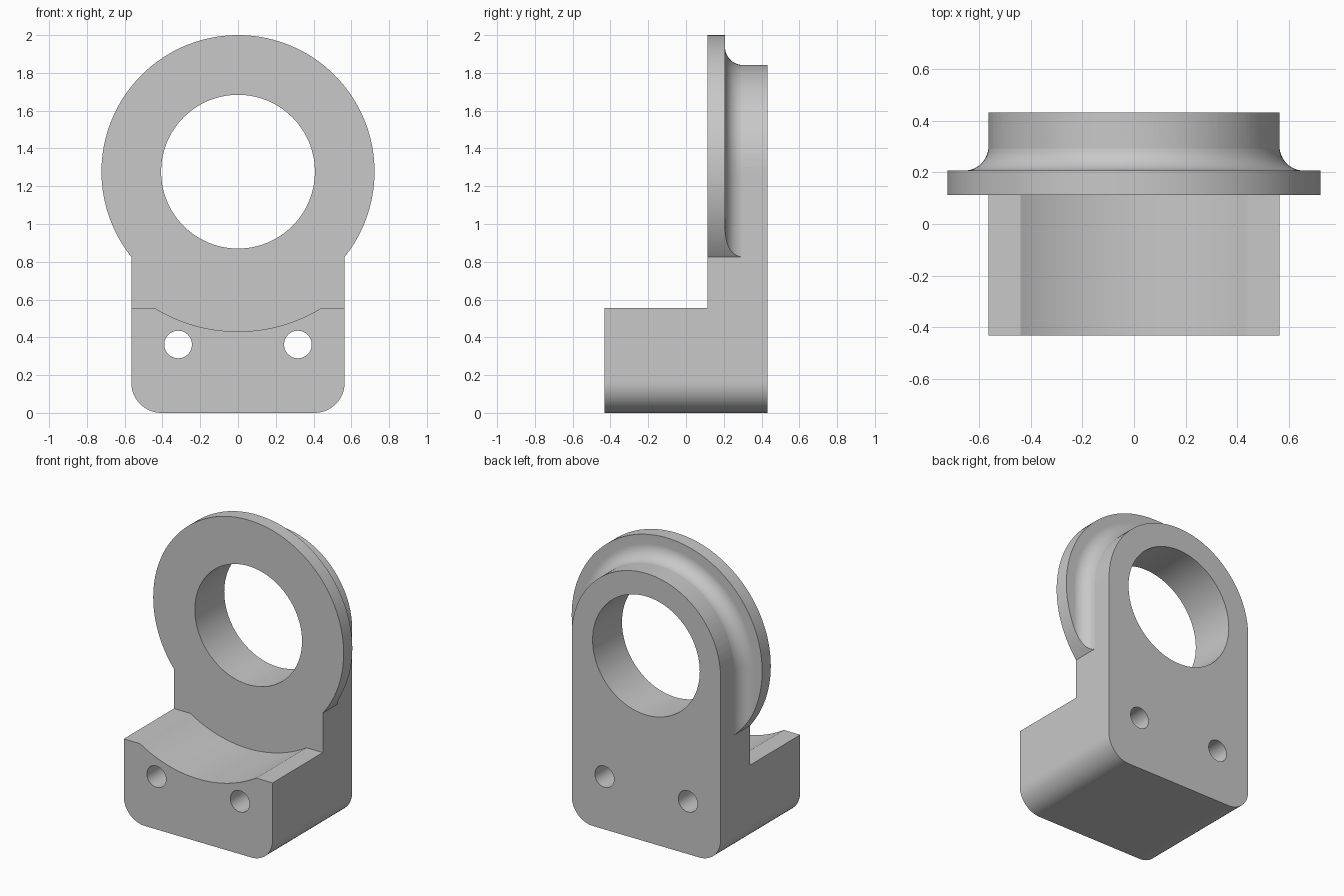
import bpy, bmesh
from math import sin, cos, asin, pi, sqrt, radians, degrees

cube = bpy.data.objects.get("Cube")
if cube:
    bpy.data.objects.remove(cube, do_unlink=True)

# Main dimensions
HALF_W, DEPTH = 0.565, 0.432
AXIS_Z, FLANGE_R, BORE_R = 1.277, 0.723, 0.407
FLANGE_FRONT, FLANGE_BACK = 0.113, 0.207
LEDGE_Z, SADDLE_R = 0.555, 0.846
CORNER_R, FILLET_R = 0.16, 0.095

grey = bpy.data.materials.new("plain grey")
grey.use_nodes = True
colour = (0.58, 0.58, 0.58, 1)
grey.diffuse_color = colour
grey.node_tree.nodes["Principled BSDF"].inputs["Base Color"].default_value = colour


def arc(cx, cz, r, a0, a1, n):
    """Points on an arc in the xz plane, angles in degrees."""
    steps = [radians(a0 + (a1 - a0) * i / n) for i in range(n + 1)]
    return [(cx + r * cos(a), cz + r * sin(a)) for a in steps]


def loft(name, sections):
    """Solid through matching xz outlines, each given as (y, points)."""
    bm = bmesh.new()
    rings = [[bm.verts.new((x, y, z)) for x, z in pts] for y, pts in sections]
    for a, b in zip(rings, rings[1:]):
        n = len(a)
        for i in range(n):
            bm.faces.new((a[i], a[(i + 1) % n], b[(i + 1) % n], b[i]))
    # Caps run opposite ways so that all faces agree
    bm.faces.new(rings[0][::-1])
    bm.faces.new(rings[-1])
    if bm.calc_volume(signed=True) < 0:
        bmesh.ops.reverse_faces(bm, faces=bm.faces[:])
    mesh = bpy.data.meshes.new(name)
    bm.to_mesh(mesh)
    bm.free()
    mesh.materials.append(grey)
    obj = bpy.data.objects.new(name, mesh)
    bpy.context.collection.objects.link(obj)
    return obj


def prism(name, pts, y0, y1):
    return loft(name, [(y0, pts), (y1, pts)])


def rod(name, x, z, r, y0, y1, n):
    return prism(name, arc(x, z, r, 0, 360, n)[:-1], y0, y1)


def combine(obj, other, operation):
    """Apply a boolean and discard the second solid."""
    other.hide_render = True
    mod = obj.modifiers.new(operation, 'BOOLEAN')
    mod.operation, mod.object, mod.solver = operation, other, 'EXACT'
    bpy.context.view_layer.objects.active = obj
    bpy.ops.object.modifier_apply(modifier=mod.name)
    bpy.data.objects.remove(other, do_unlink=True)


# Body: arched block with rounded lower corners
inset = HALF_W - CORNER_R
outline = (arc(0, AXIS_Z, HALF_W, 0, 180, 72)
           + arc(-inset, CORNER_R, CORNER_R, 180, 270, 14)
           + arc(inset, CORNER_R, CORNER_R, 270, 360, 14))
body = prism("bearing_bracket", outline, -DEPTH, DEPTH)


# Flange with a cove fillet that follows the arch, trimmed to a disc
def arch(w):
    return arc(0, AXIS_Z, w, 0, 180, 72) + [(-w, 0.3), (w, 0.3)]


sections = [(0.03, arch(0.9)), (FLANGE_BACK, arch(0.9))]
for i in range(13):
    a = pi / 2 * i / 12
    sections.append((FLANGE_BACK + FILLET_R * (1 - cos(a)),
                     arch(HALF_W - 0.0005 + FILLET_R * (1 - sin(a)))))
sections.append((sections[-1][0] + 0.01, arch(0.5)))
flange = loft("flange", sections)
combine(flange, rod("flange_trim", 0, AXIS_Z, FLANGE_R, 0, 0.6, 144), 'INTERSECT')
combine(body, flange, 'UNION')

# Front cut: flat ledge with a curved saddle
half = sqrt(SADDLE_R ** 2 - (AXIS_Z - LEDGE_Z) ** 2)
spread = degrees(asin(half / SADDLE_R))
saddle = arc(0, AXIS_Z, SADDLE_R, 270 - spread, 270 + spread, 36)
cutter = [(-1, 2.3), (-1, LEDGE_Z)] + saddle + [(1, LEDGE_Z), (1, 2.3)]
combine(body, prism("front_cutter", cutter, -0.6, FLANGE_FRONT), 'DIFFERENCE')

# Bore and the two mounting holes
combine(body, rod("bore_cutter", 0, AXIS_Z, BORE_R, -0.7, 0.7, 112), 'DIFFERENCE')
for side in (-1, 1):
    combine(body, rod("hole_cutter", side * 0.317, 0.362, 0.073, -0.7, 0.7, 48),
            'DIFFERENCE')

# Smooth curved walls, keep machined edges sharp
bpy.ops.object.select_all(action='DESELECT')
body.select_set(True)
bpy.context.view_layer.objects.active = body
bpy.ops.object.shade_smooth_by_angle(angle=radians(25))
weighted = body.modifiers.new("even_shading", 'WEIGHTED_NORMAL')
weighted.keep_sharp = True
